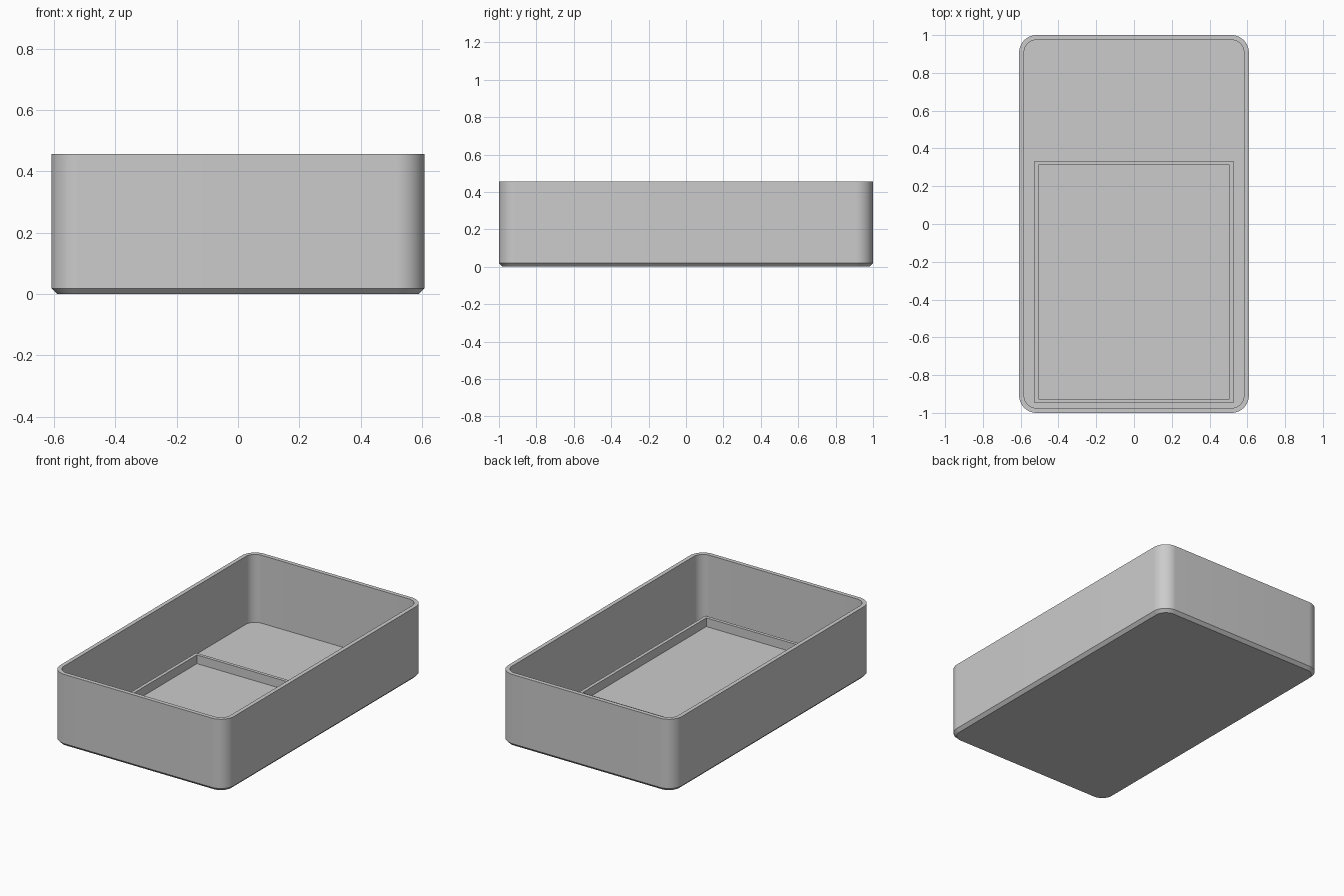
import bpy, bmesh, math

cube = bpy.data.objects.get("Cube")
if cube:
    bpy.data.objects.remove(cube, do_unlink=True)

GREY = (0.6, 0.6, 0.6, 1)
mat = bpy.data.materials.new("plain grey")
mat.use_nodes = True
mat.diffuse_color = GREY
mat.node_tree.nodes["Principled BSDF"].inputs["Base Color"].default_value = GREY


def outline(hx, hy, radius, cy=0.0, segments=16):
    """Counter-clockwise rectangle outline, with rounded corners if radius > 0."""
    if radius <= 0:
        return [(sx * hx, cy + sy * hy) for sx, sy in ((1, 1), (-1, 1), (-1, -1), (1, -1))]
    points = []
    for q, (sx, sy) in enumerate(((1, 1), (-1, 1), (-1, -1), (1, -1))):
        for i in range(segments + 1):
            a = math.pi / 2 * (q + i / segments)
            points.append((sx * (hx - radius) + radius * math.cos(a),
                           cy + sy * (hy - radius) + radius * math.sin(a)))
    return points


def stack(name, levels, hx, hy, radius, cy=0.0, caps=True):
    """Skin a series of (inset, height) outlines; cap both ends or join them into a ring."""
    bm = bmesh.new()
    loops = [[bm.verts.new((x, y, z)) for x, y in
              outline(hx - inset, hy - inset, radius - inset, cy)]
             for inset, z in levels]
    pairs = list(zip(loops, loops[1:]))
    if caps:
        bm.faces.new(loops[0])
        bm.faces.new(loops[-1])
    else:
        pairs.append((loops[-1], loops[0]))
    for low, high in pairs:
        for i in range(len(low)):
            j = (i + 1) % len(low)
            bm.faces.new((low[i], low[j], high[j], high[i]))
    bmesh.ops.recalc_face_normals(bm, faces=bm.faces)
    mesh = bpy.data.meshes.new(name)
    bm.to_mesh(mesh)
    bm.free()
    mesh.materials.append(mat)
    obj = bpy.data.objects.new(name, mesh)
    bpy.context.collection.objects.link(obj)
    return obj


HEIGHT, WALL, FLOOR, CHAMFER = 0.457, 0.026, 0.027, 0.019

# Open tray: chamfered base, outer wall, rim, inner wall, floor
tray = stack("tray", [(CHAMFER, 0), (0, CHAMFER), (0, HEIGHT), (WALL, HEIGHT), (WALL, FLOOR)],
             0.608, 1.0, 0.092)

# Low raised frame on the floor, towards the front
RIB, RIB_TOP, SUNK = 0.021, 0.082, 0.015
stack("floor_frame", [(0, SUNK), (0, RIB_TOP), (RIB, RIB_TOP), (RIB, SUNK)],
      0.527, 0.64, 0, cy=-0.307, caps=False)

# Smooth the rounded corners, keeping edges crisp
bpy.ops.object.select_all(action='DESELECT')
tray.select_set(True)
bpy.context.view_layer.objects.active = tray
bpy.ops.object.shade_smooth_by_angle(angle=math.radians(30))
